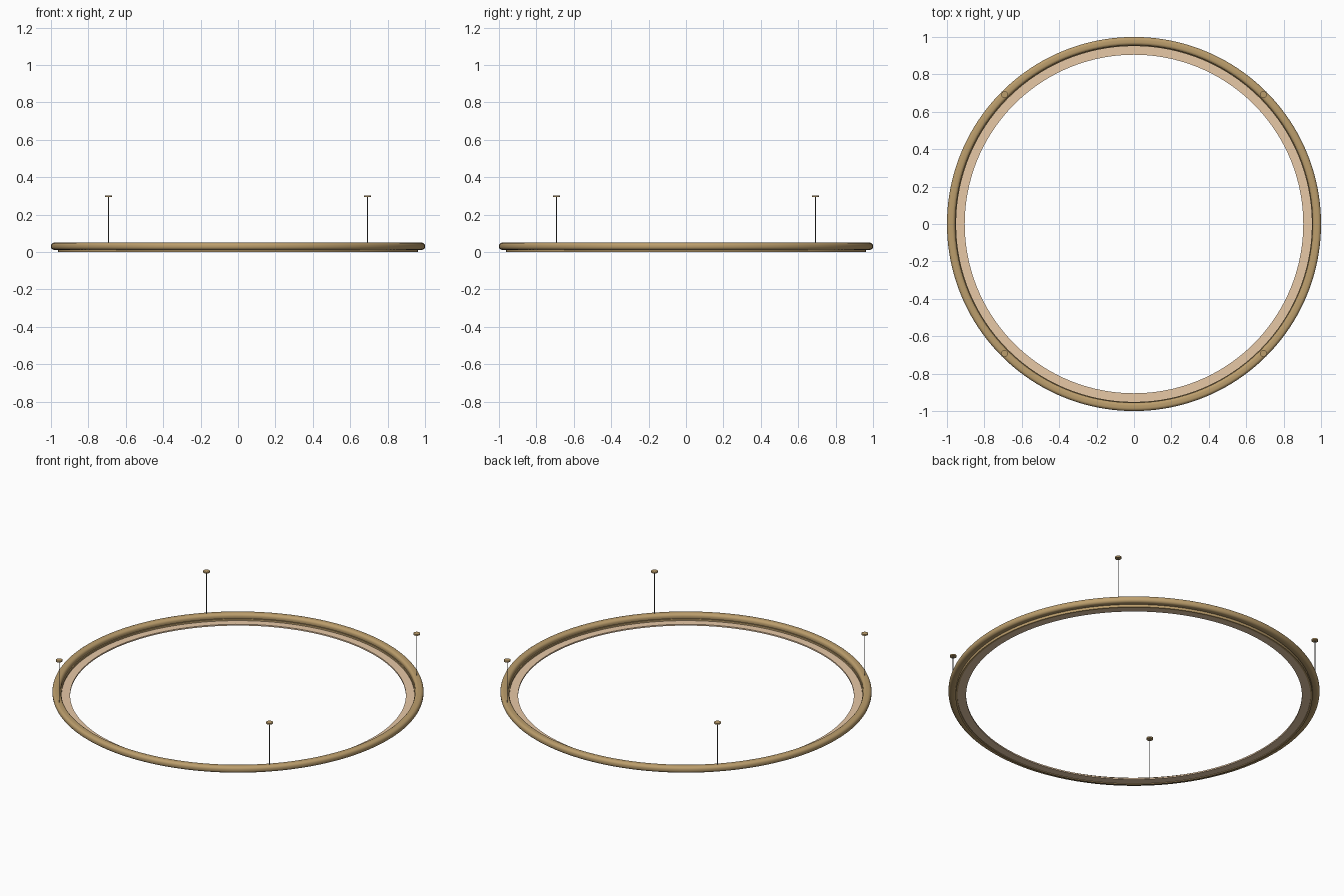
import bpy, bmesh, math

if "Cube" in bpy.data.objects:
    bpy.data.objects.remove(bpy.data.objects["Cube"])

def material(name, rgb):
    m = bpy.data.materials.new(name)
    m.diffuse_color = (*rgb, 1)
    m.use_nodes = True
    m.node_tree.nodes["Principled BSDF"].inputs["Base Color"].default_value = m.diffuse_color
    return m

brass = material("brass", (0.50, 0.34, 0.15))
cream = material("diffuser_cream", (0.80, 0.58, 0.38))
dark = material("cable_grey", (0.15, 0.15, 0.15))

def lathe(name, profile, mat, steps=160, centre=(0, 0), smooth=35):
    """Revolve a closed (radius, z) profile around a vertical axis."""
    bm = bmesh.new()
    rings = [[bm.verts.new((r * math.cos(2 * math.pi * i / steps),
                            r * math.sin(2 * math.pi * i / steps), z))
              for r, z in profile] for i in range(steps)]
    n = len(profile)
    for i in range(steps):
        a, b = rings[i], rings[(i + 1) % steps]
        for j in range(n):
            k = (j + 1) % n
            bm.faces.new((a[j], b[j], b[k], a[k]))
    bmesh.ops.recalc_face_normals(bm, faces=bm.faces)
    return finish(name, bm, mat, centre, smooth)

def rod(name, radius, z0, z1, mat, centre, sides=24):
    bm = bmesh.new()
    bmesh.ops.create_cone(bm, cap_ends=True, segments=sides, radius1=radius,
                          radius2=radius, depth=z1 - z0)
    bmesh.ops.translate(bm, verts=bm.verts, vec=(0, 0, (z0 + z1) / 2))
    return finish(name, bm, mat, centre, 35)

def finish(name, bm, mat, centre, smooth):
    me = bpy.data.meshes.new(name)
    bm.to_mesh(me)
    bm.free()
    ob = bpy.data.objects.new(name, me)
    ob.location = (*centre, 0)
    me.materials.append(mat)
    bpy.context.collection.objects.link(ob)
    bpy.ops.object.select_all(action='DESELECT')
    ob.select_set(True)
    bpy.context.view_layer.objects.active = ob
    bpy.ops.object.shade_smooth_by_angle(angle=math.radians(smooth))
    return ob

def rounded(r0, r1, z0, z1, rad, n=6):
    """Rounded rectangle cross-section."""
    pts = []
    for cx, cz, start in ((r1 - rad, z1 - rad, 0), (r0 + rad, z1 - rad, 90),
                          (r0 + rad, z0 + rad, 180), (r1 - rad, z0 + rad, 270)):
        for i in range(n + 1):
            t = math.radians(start + 90 * i / n)
            pts.append((cx + rad * math.cos(t), cz + rad * math.sin(t)))
    return pts

# Main rounded ring
lathe("ring_frame", rounded(0.955, 1.0, 0.012, 0.05, 0.0165), brass)

# Flat diffuser band and the thin trim that holds it under the frame
lathe("diffuser_band", [(0.905, 0.004), (0.955, 0.004), (0.955, 0.012), (0.905, 0.012)], cream)
lathe("lower_trim", [(0.951, 0.0), (0.962, 0.0), (0.962, 0.022), (0.951, 0.022)], brass)

# Suspension cables with ceiling caps
for sx, xs in ((1, "right"), (-1, "left")):
    for sy, ys in ((1, "back"), (-1, "front")):
        c = (0.692 * sx, 0.692 * sy)
        rod(f"cable_{ys}_{xs}", 0.002, 0.045, 0.296, dark, c, 10)
        rod(f"ceiling_cap_{ys}_{xs}", 0.018, 0.294, 0.302, brass, c)
